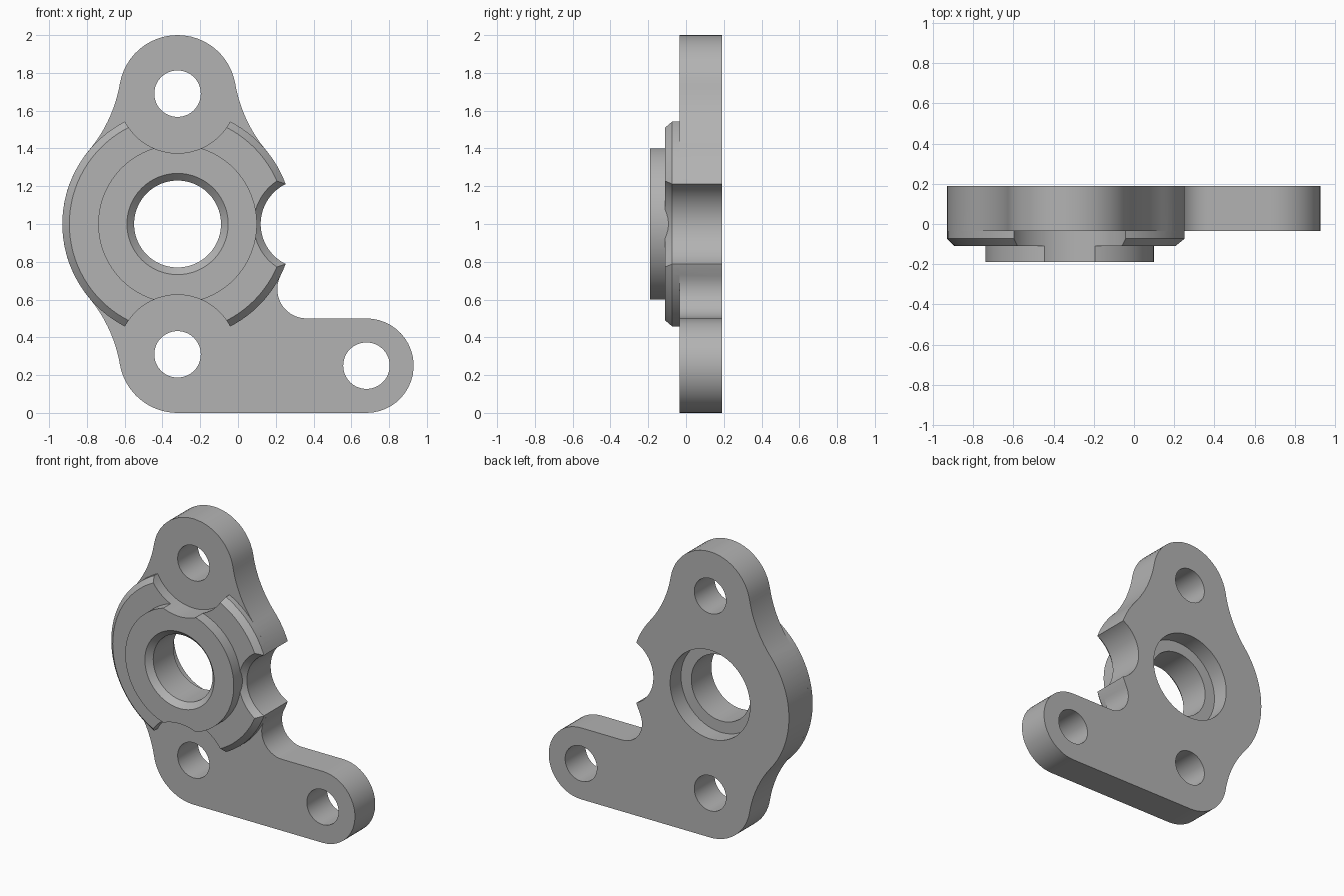
import bpy, bmesh
from math import sin, cos, atan2, acos, hypot, degrees, radians, pi

if "Cube" in bpy.data.objects:
    bpy.data.objects.remove(bpy.data.objects["Cube"])

HUB = (-0.32, 1.0)
HUB_R, LOBE_R, LOBE_D, BLEND_R = 0.61, 0.31, 0.69, 0.75
ARM, ARM_R, ARM_FILLET = (0.68, 0.25), 0.25, 0.155
FRONT, BACK = -0.035, 0.19
TOP_LOBE = (HUB[0], HUB[1] + LOBE_D)
LOW_LOBE = (HUB[0], HUB[1] - LOBE_D)

grey = bpy.data.materials.new("grey metal")
grey.use_nodes = True
grey.diffuse_color = (0.45, 0.45, 0.45, 1)
grey.node_tree.nodes["Principled BSDF"].inputs["Base Color"].default_value = grey.diffuse_color


def make(name, bm):
    bmesh.ops.recalc_face_normals(bm, faces=bm.faces)
    mesh = bpy.data.meshes.new(name)
    bm.to_mesh(mesh)
    bm.free()
    obj = bpy.data.objects.new(name, mesh)
    bpy.context.collection.objects.link(obj)
    mesh.materials.append(grey)
    return obj


def extrude(name, outline, y0, y1):
    bm = bmesh.new()
    face = bm.faces.new([bm.verts.new((x, y0, z)) for x, z in outline])
    new = bmesh.ops.extrude_face_region(bm, geom=[face])["geom"]
    verts = [v for v in new if isinstance(v, bmesh.types.BMVert)]
    bmesh.ops.translate(bm, verts=verts, vec=(0, y1 - y0, 0))
    return make(name, bm)


def turned(name, centre, profile, n=96):
    """Solid of revolution about a y axis; profile holds (radius, y)."""
    bm = bmesh.new()
    rings = [[bm.verts.new((centre[0] + r * cos(2 * pi * i / n), y,
                            centre[1] + r * sin(2 * pi * i / n)))
              for i in range(n)] for r, y in profile]
    for a, b in zip(rings, rings[1:]):
        for i in range(n):
            j = (i + 1) % n
            bm.faces.new((a[i], a[j], b[j], b[i]))
    bm.faces.new(rings[0])
    bm.faces.new(rings[-1])
    return make(name, bm)


def boolean(target, tool, operation, keep=False):
    mod = target.modifiers.new("boolean", "BOOLEAN")
    mod.operation, mod.solver, mod.object = operation, "EXACT", tool
    bpy.context.view_layer.objects.active = target
    bpy.ops.object.modifier_apply(modifier=mod.name)
    if not keep:
        bpy.data.objects.remove(tool)


def arc(c, r, a0, a1):
    n = max(4, int(abs(a1 - a0) * r / 3) + 8)
    return [(c[0] + r * cos(radians(a0 + (a1 - a0) * i / n)),
             c[1] + r * sin(radians(a0 + (a1 - a0) * i / n))) for i in range(n + 1)]


# Tangent blends between hub and lobes, and between hub and arm
reach = HUB_R + BLEND_R
tilt = acos((reach**2 + LOBE_D**2 - (LOBE_R + BLEND_R)**2) / (2 * reach * LOBE_D))
bx, bz = reach * sin(tilt), reach * cos(tilt)
ha = degrees(atan2(bz, bx))
la = degrees(atan2(bz - LOBE_D, bx))
fz = 2 * ARM_R + ARM_FILLET
fx = HUB[0] + ((HUB_R + ARM_FILLET)**2 - (HUB[1] - fz)**2) ** 0.5
fa = degrees(atan2(HUB[1] - fz, fx - HUB[0]))


def blend(sx, sz):
    return (HUB[0] + sx * bx, HUB[1] + sz * bz)


# Base plate outline, counter-clockwise from the arm end
outline = (arc(ARM, ARM_R, -90, 90)
           + arc((fx, fz), ARM_FILLET, 270, 180 - fa)
           + arc(HUB, HUB_R, -fa, ha)[1:]
           + arc(blend(1, 1), BLEND_R, 180 + ha, 180 + la)[1:]
           + arc(TOP_LOBE, LOBE_R, la, 180 - la)[1:]
           + arc(blend(-1, 1), BLEND_R, 360 - la, 360 - ha)[1:]
           + arc(HUB, HUB_R, 180 - ha, 180 + ha)[1:]
           + arc(blend(-1, -1), BLEND_R, ha, la)[1:]
           + arc(LOW_LOBE, LOBE_R, 180 + la, 270)[1:])
body = extrude("bracket_body", outline, FRONT, BACK)

# Raised collar with a chamfered rim
collar = turned("collar", HUB, [(HUB_R, FRONT), (HUB_R, -0.073), (HUB_R - 0.037, -0.11)])

# Side notch with a chamfered mouth
notch = turned("notch_cutter", (0.355, 1.0),
               [(0.235, 0.3), (0.235, -0.073), (0.305, -0.143)])
boolean(body, notch, "DIFFERENCE", keep=True)
boolean(collar, notch, "DIFFERENCE")

# Round boss, then bolt-head clearances through boss and collar
boolean(collar, turned("boss", HUB, [(0.42, FRONT), (0.42, -0.19)]), "UNION")
for c in (TOP_LOBE, LOW_LOBE):
    boolean(collar, turned("clearance_cutter", c, [(0.315, 0.1), (0.315, -0.3)]), "DIFFERENCE")
boolean(body, collar, "UNION")

# Stepped central bore
bore = [(0.31, 0.3), (0.31, 0.07), (0.23, 0.07), (0.23, -0.152), (0.28, -0.202)]
boolean(body, turned("bore_cutter", HUB, bore), "DIFFERENCE")

# Bolt holes
for c in (TOP_LOBE, LOW_LOBE, ARM):
    boolean(body, turned("hole_cutter", c, [(0.123, 0.3), (0.123, -0.3)], 64), "DIFFERENCE")

bpy.ops.object.select_all(action="DESELECT")
body.select_set(True)
bpy.context.view_layer.objects.active = body
bpy.ops.object.shade_smooth_by_angle(angle=radians(30))
